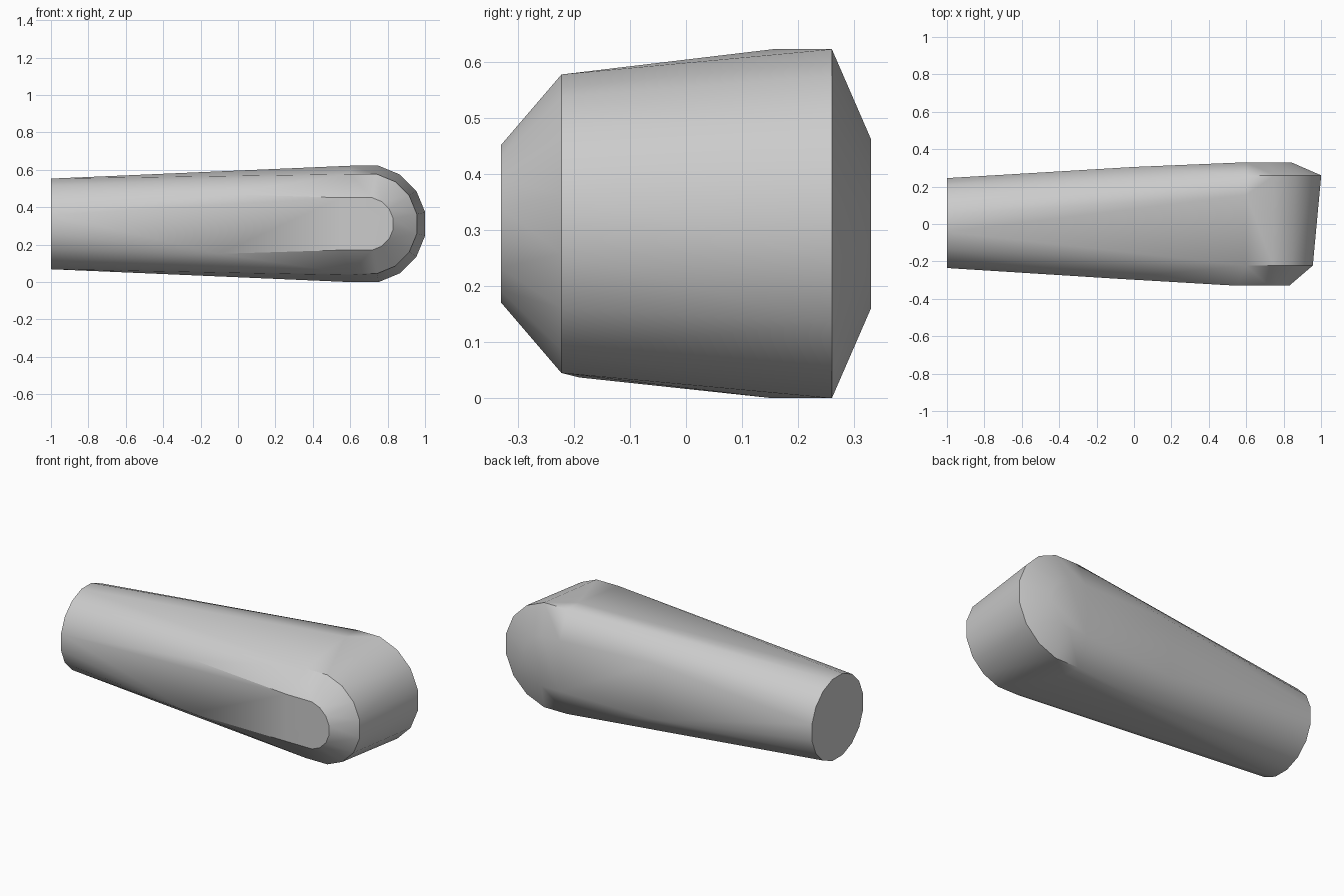
import bpy, bmesh, math

cube = bpy.data.objects.get("Cube")
if cube:
    bpy.data.objects.remove(cube, do_unlink=True)

MID_Z = 0.311
HEAD_X = 0.69
SIDES = 16
STEP = 2 * math.pi / SIDES

grey = bpy.data.materials.new("plain grey")
grey.use_nodes = True
grey.diffuse_color = (0.6, 0.6, 0.6, 1)
grey.node_tree.nodes["Principled BSDF"].inputs["Base Color"].default_value = (0.6, 0.6, 0.6, 1)


def head_outline(y, half, back_x):
    """Half-round outline of the head with two straight sides running back."""
    radius = half / math.cos(STEP / 2)
    pts = []
    for i in range(SIDES // 2):
        a = -math.pi / 2 + (i + 0.5) * STEP
        pts.append((HEAD_X + radius * math.cos(a), y, MID_Z + radius * math.sin(a)))
    return pts + pair(back_x, y, half)


def pair(x, y, half):
    return [(x, y, MID_Z - half), (x, y, MID_Z + half)]


# Round narrow end
points = []
for i in range(SIDES):
    a = (i + 0.5) * STEP
    points.append((-1, 0.005 + 0.245 * math.cos(a), MID_Z + 0.247 * math.sin(a)))

# Head: front panel, front rim, back rim, back panel
points += head_outline(-0.33, 0.14, 0.55)
points += head_outline(-0.222, 0.266, 0.6)
points += head_outline(0.26, 0.311, 0.6)
points += head_outline(0.33, 0.15, 0.6)

# Shoulders where the shaft meets the head, and flats along the shaft
points += pair(0.6, 0.155, 0.311)
points.append((0.6, -0.19, 0.037))
points += pair(-0.1, -0.292, 0.16)
points += pair(0.0, 0.305, 0.165)

# Wrap the sections into one tapered skin
bm = bmesh.new()
for p in points:
    bm.verts.new(p)
bmesh.ops.convex_hull(bm, input=bm.verts[:])
bmesh.ops.delete(bm, geom=[v for v in bm.verts if not v.link_faces], context="VERTS")
bmesh.ops.dissolve_limit(bm, angle_limit=math.radians(0.5), verts=bm.verts[:], edges=bm.edges[:])
bmesh.ops.recalc_face_normals(bm, faces=bm.faces[:])

mesh = bpy.data.meshes.new("tapered_limb")
bm.to_mesh(mesh)
bm.free()
limb = bpy.data.objects.new("tapered_limb", mesh)
bpy.context.collection.objects.link(limb)
mesh.materials.append(grey)

bpy.ops.object.select_all(action="DESELECT")
limb.select_set(True)
bpy.context.view_layer.objects.active = limb
bpy.ops.object.shade_smooth_by_angle(angle=math.radians(32))
